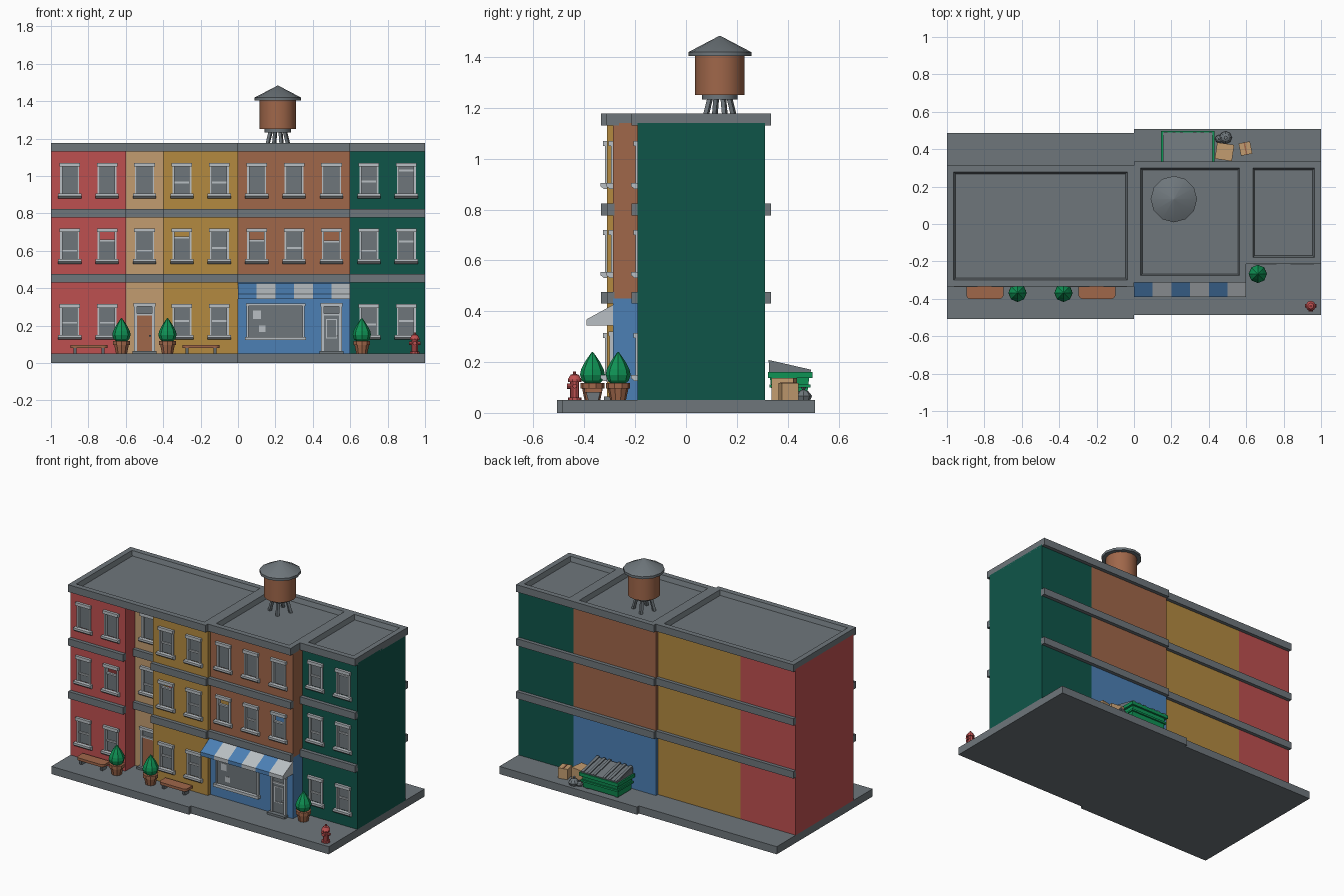
import bpy, bmesh, math
from mathutils import Matrix, Vector

if "Cube" in bpy.data.objects:
    bpy.data.objects.remove(bpy.data.objects["Cube"])

HEX = {"red": "BE5050", "tan": "C29C70", "ochre": "B48A40", "brick_brown": "A0674A",
       "dark_green": "0F5549", "blue": "4C80B5", "grey": "6E767B", "light_grey": "B9BFC3",
       "leaf_green": "0F9355"}
MATS = {}
for mname, h in HEX.items():
    rgb = [int(h[i:i + 2], 16) / 255 for i in (0, 2, 4)]
    m = bpy.data.materials.new(mname)
    m.diffuse_color = [c / 12.92 if c < .04 else ((c + .055) / 1.055) ** 2.4 for c in rgb] + [1]
    m.use_nodes = True
    m.node_tree.nodes["Principled BSDF"].inputs["Base Color"].default_value = m.diffuse_color
    MATS[mname] = m


class Part:
    """One object made from simple solids, each with its own colour."""
    def __init__(self, name):
        self.name, self.bm, self.mats = name, bmesh.new(), []

    def paint(self, faces, mat):
        if mat not in self.mats:
            self.mats.append(mat)
        for f in faces:
            f.material_index = self.mats.index(mat)

    def solid(self, verts, mat):
        self.paint({f for v in verts for f in v.link_faces}, mat)
        return verts

    def box(self, x0, x1, y0, y1, z0, z1, mat, turn=0):
        mtx = (Matrix.Translation(((x0 + x1) / 2, (y0 + y1) / 2, (z0 + z1) / 2))
               @ Matrix.Rotation(turn, 4, 'Z') @ Matrix.Diagonal((x1 - x0, y1 - y0, z1 - z0, 1)))
        return self.solid(bmesh.ops.create_cube(self.bm, size=1, matrix=mtx)["verts"], mat)

    def cone(self, p, q, r0, r1, n, mat):
        p, q = Vector(p), Vector(q)
        d = q - p
        mtx = Matrix.Translation((p + q) / 2) @ d.to_track_quat('Z', 'Y').to_matrix().to_4x4()
        return self.solid(bmesh.ops.create_cone(self.bm, cap_ends=True, segments=n, radius1=r0,
                          radius2=r1, depth=d.length, matrix=mtx)["verts"], mat)

    def stack(self, x, y, rings, n, mat):
        for (z0, r0), (z1, r1) in zip(rings, rings[1:]):
            self.cone((x, y, z0), (x, y, z1), r0, r1, n, mat)

    def prism(self, yz, x0, x1, mat):
        a = [self.bm.verts.new((x0, y, z)) for y, z in yz]
        f = self.bm.faces.new(a)
        ext = bmesh.ops.extrude_face_region(self.bm, geom=[f])["geom"]
        new = [v for v in ext if isinstance(v, bmesh.types.BMVert)]
        bmesh.ops.translate(self.bm, verts=new, vec=(x1 - x0, 0, 0))
        self.solid(a + new, mat)

    def done(self, smooth=False):
        bmesh.ops.recalc_face_normals(self.bm, faces=self.bm.faces)
        me = bpy.data.meshes.new(self.name)
        self.bm.to_mesh(me)
        ob = bpy.data.objects.new(self.name, me)
        bpy.context.collection.objects.link(ob)
        for k in self.mats:
            me.materials.append(MATS[k])
        if smooth:
            bpy.ops.object.select_all(action='DESELECT')
            ob.select_set(True)
            bpy.context.view_layer.objects.active = ob
            bpy.ops.object.shade_smooth_by_angle(angle=math.radians(35))


# Pavement slabs
p = Part("pavement")
p.box(-1, 0, -.507, .487, 0, .05, "grey")
p.box(0, 1, -.487, .507, 0, .05, "grey")
p.done()

# Front walls: (x0, x1, front y, upper colour, ground colour)
T = .024
SECTIONS = [(-1, -.6, -.31, "red", "red"), (-.6, -.4, -.21, "tan", "tan"), (-.4, 0, -.31, "ochre", "ochre"),
            (0, .6, -.287, "brick_brown", "blue"), (.6, 1, -.19, "dark_green", "dark_green")]
FLOORS = [(.05, .45, .125), (.45, .8, .53), (.8, 1.14, .88)]
RAILS = [[.09, .09, 0, .1, .1, 0, 0, 0, .08, .1],
         [.07, .125, .07, .14, .085, .125, .085, .12, .07, .12],
         [0, 0, 0, .085, .085, 0, 0, 0, .09, .15]]
OPEN_TOPS = {(1, 1), (1, 3), (1, 5), (1, 7)}


def window(x, y, s, rail, is_open, name):
    w = Part(name)
    for sx in (-1, 1):
        w.box(x + sx * .045 - .006, x + sx * .045 + .006, y - .008, y + .02, s + .02, s + .175, "light_grey")
    w.box(x - .055, x + .055, y - .017, y + .01, s + .17, s + .19, "light_grey")
    w.prism([(y, s), (y - .012, s), (y - .027, s + .012), (y - .027, s + .025), (y, s + .025)],
            x - .062, x + .062, "light_grey")
    w.box(x - .04, x + .04, y + .010, y + .016, s + .02, s + (rail if is_open else .175), "grey")
    if rail:
        w.box(x - .04, x + .04, y + .002, y + .018, s + rail - .005, s + rail + .005, "light_grey")
    w.done()


for x0, x1, y, upper, ground in SECTIONS:
    wall = Part("front_wall_" + upper)
    for fl, (z0, z1, s) in enumerate(FLOORS):
        mat = upper if fl else ground
        if fl == 0 and ground in ("tan", "blue"):
            wall.box(x0, x1, y, y + T, z0, z1, mat)
            continue
        for c in range(round((x1 - x0) / .2)):
            a = x0 + .2 * c
            x = a + .1
            wall.box(a, x - .04, y, y + T, z0, z1, mat)
            wall.box(x + .04, a + .2, y, y + T, z0, z1, mat)
            wall.box(x - .04, x + .04, y, y + T, z0, s + .015, mat)
            wall.box(x - .04, x + .04, y, y + T, s + .175, z1, mat)
            col = round((x + .9) / .2)
            window(x, y, s, RAILS[fl][col], (fl, col) in OPEN_TOPS, f"window_{fl}_{col}")
    wall.done()

# Side, step and back walls
p = Part("side_and_back_walls")
p.box(-1, -.976, -.286, .29, .05, 1.14, "red")
p.box(-.624, -.6, -.286, -.186, .05, 1.14, "red")
p.box(-.4, -.376, -.286, -.186, .05, 1.14, "ochre")
p.box(.576, .6, -.263, -.166, .05, .45, "blue")
p.box(.576, .6, -.263, -.166, .45, 1.14, "brick_brown")
p.box(.976, 1, -.166, .31, .05, 1.14, "dark_green")
p.box(-.976, -.6, .266, .29, .05, 1.14, "red")
p.box(-.6, 0, .266, .29, .05, 1.14, "ochre")
p.box(0, .6, .286, .31, .05, .45, "blue")
p.box(0, .6, .286, .31, .45, 1.14, "brick_brown")
p.box(.6, .976, .286, .31, .05, 1.14, "dark_green")
p.done()

# Stone bands between floors, front and back
p = Part("floor_bands")
for z in (.43, .777):
    for x0, x1, y, *_ in SECTIONS:
        p.box(x0, x1, y - .024, y + .005, z, z + .046, "grey")
    p.box(-1, 0, .285, .313, z, z + .046, "grey")
    p.box(0, 1, .305, .334, z, z + .046, "grey")
p.done()

# Roof slabs with sunken decks
for i, (x0, x1, y0, y1) in enumerate([(-1, 0, -.335, .313), (0, .6, -.312, .334), (.6, 1, -.214, .334)]):
    p = Part(f"roof_{i}")
    vs = p.box(x0, x1, y0, y1, 1.13, 1.177, "grey")
    top = max({f for v in vs for f in v.link_faces}, key=lambda f: f.calc_center_median().z)
    p.bm.normal_update()
    bmesh.ops.inset_region(p.bm, faces=[top], thickness=.05)
    bmesh.ops.inset_region(p.bm, faces=[top], thickness=.014, depth=-.03)
    p.done()

# Water tower
tx, ty = .213, .133
p = Part("water_tower")
for k in range(4):
    a = math.radians(45 * 2 * k + 20)
    c, s = math.cos(a), math.sin(a)
    p.cone((tx + .066 * c, ty + .066 * s, 1.14), (tx + .04 * c, ty + .04 * s, 1.24), .012, .012, 4, "grey")
p.stack(tx, ty, [(1.232, .07), (1.252, .07)], 12, "grey")
p.stack(tx, ty, [(1.25, .097), (1.405, .097)], 16, "brick_brown")
p.stack(tx, ty, [(1.403, .124), (1.419, .124), (1.483, .002)], 12, "grey")
p.done(True)


# Doors
def door(x, y, mat, glazed, name):
    d = Part(name)
    d.box(x - .064, x + .064, y - .035, y, .05, .064, "grey")
    for sx in (-1, 1):
        d.box(x + sx * .048 - .007, x + sx * .048 + .007, y - .014, y, .064, .305, "light_grey")
    d.box(x - .06, x + .06, y - .018, y, .302, .32, "light_grey")
    d.box(x - .045, x + .045, y - .012, y, .254, .264, "light_grey")
    d.box(x - .042, x + .042, y - .003, y, .264, .304, "grey")
    d.box(x - .042, x + .042, y - .006, y, .064, .255, mat)
    if glazed:
        for a, b, c, e in [(-.03, .03, .23, .236), (-.03, .03, .13, .136), (-.03, -.025, .13, .236), (.025, .03, .13, .236)]:
            d.box(x + a, x + b, y - .009, y, c, e, "light_grey")
    d.cone((x + .03, y - .005, .145), (x + .03, y - .016, .145), .006, .006, 8, "grey" if not glazed else "light_grey")
    d.done()


door(-.5, -.21, "brick_brown", False, "house_door")
door(.5, -.287, "grey", True, "shop_door")

# Shop window with notices
y = -.287
p = Part("shop_window")
p.box(.052, .35, y - .004, y, .14, .31, "grey")
for a, b in ((.046, .056), (.346, .356)):
    p.box(a, b, y - .014, y, .13, .31, "light_grey")
p.box(.042, .36, y - .016, y, .304, .317, "light_grey")
p.box(.038, .364, y - .026, y, .122, .14, "light_grey")
p.box(.08, .122, y - .006, y, .235, .28, "light_grey")
p.box(.112, .146, y - .006, y, .165, .2, "light_grey")
p.done()

# Striped awning
p = Part("awning")
for i in range(6):
    p.prism([(y, .425), (-.391, .368), (-.391, .343), (y, .343)], .1 * i, .1 * i + .1,
            "light_grey" if i % 2 else "blue")
p.done()

# Potted trees
for i, (x, ty) in enumerate([(-.623, -.368), (-.377, -.368), (.662, -.267)]):
    p = Part(f"potted_tree_{i}")
    p.stack(x, ty, [(.05, .031), (.098, .041)], 10, "brick_brown")
    p.stack(x, ty, [(.096, .047), (.118, .047)], 10, "brick_brown")
    p.stack(x, ty, [(.112, .025), (.128, .042), (.15, .049), (.17, .045), (.2, .03), (.225, .013), (.24, .002)], 8, "leaf_green")
    p.done()

# Benches with chamfered front corners
for i, x in enumerate((-.797, -.198)):
    p = Part(f"bench_{i}")
    vs = p.box(x - .099, x + .099, -.4, -.33, .08, .097, "brick_brown")
    edges = [e for e in {e for v in vs for e in v.link_edges}
             if abs(e.verts[0].co.z - e.verts[1].co.z) > .01 and e.verts[0].co.y < -.39]
    bmesh.ops.bevel(p.bm, geom=edges, offset=.02, segments=3, affect='EDGES', profile=.5)
    for sx in (-.075, .075):
        p.prism([(-.385, .05), (-.345, .05), (-.337, .081), (-.393, .081)], x + sx - .008, x + sx + .008, "grey")
    p.done()

# Fire hydrant
x, y = .945, -.438
p = Part("fire_hydrant")
p.stack(x, y, [(.05, .027), (.06, .027)], 10, "red")
p.stack(x, y, [(.06, .018), (.125, .018)], 10, "red")
p.stack(x, y, [(.122, .027), (.132, .027), (.15, .016), (.153, .006), (.163, .006)], 10, "red")
p.cone((x - .03, y, .105), (x + .03, y, .105), .009, .009, 8, "red")
p.cone((x, y, .105), (x, y - .03, .105), .011, .011, 8, "red")
p.done(True)

# Waste skip with sloped ribbed lids
p = Part("waste_skip")
p.prism([(.34, .06), (.475, .06), (.485, .14), (.33, .14)], .16, .415, "leaf_green")
p.box(.145, .43, .322, .497, .138, .16, "leaf_green")
p.box(.152, .423, .328, .49, .1, .112, "leaf_green")
p.prism([(.327, .158), (.49, .158), (.49, .165), (.327, .2)], .155, .42, "grey")
for a in (.16, .205, .245, .315, .355, .4):
    p.prism([(.325, .198), (.492, .162), (.492, .17), (.325, .208)], a, a + .018, "grey")
for a in (.18, .395):
    p.cone((a - .01, .46, .06), (a + .01, .46, .06), .011, .011, 8, "grey")
p.done()

# Cardboard boxes and rubbish bag
p = Part("cardboard_boxes")
p.box(.438, .53, .342, .43, .05, .137, "tan", -.15)
p.box(.565, .627, .37, .437, .05, .118, "tan", .2)
p.box(.592, .6, .37, .437, .118, .12, "brick_brown", .2)
p.done()
p = Part("rubbish_bag")
for bx, by, r in ((.49, .462, .034), (.455, .455, .022)):
    p.stack(bx, by, [(.05, r * .8), (.05 + r * .5, r), (.05 + r, r * .6), (.05 + r * 1.2, r * .15), (.05 + r * 1.5, r * .3)], 8, "grey")
p.done()
